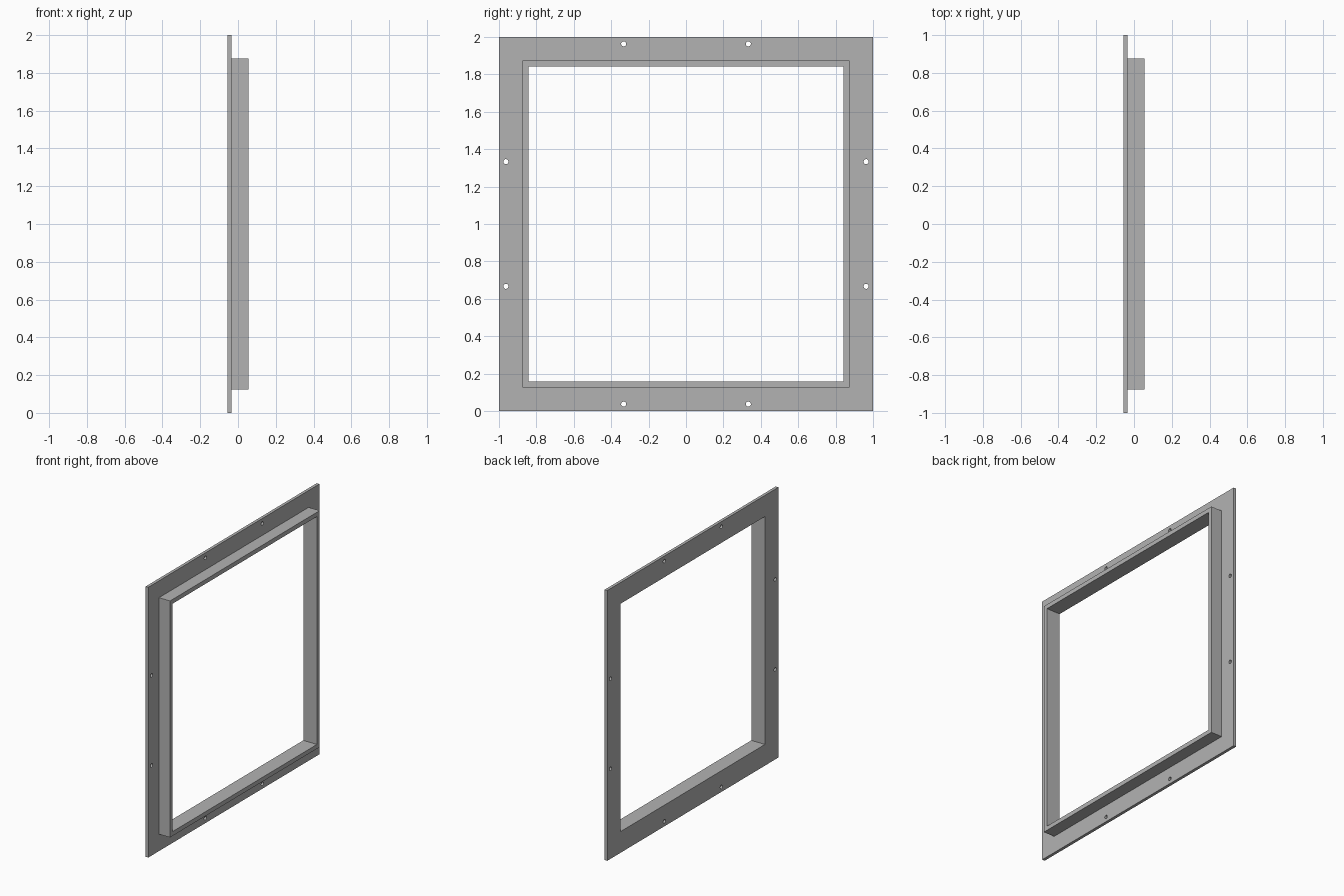
import bpy, bmesh, math
from mathutils import Matrix

if "Cube" in bpy.data.objects:
    bpy.data.objects.remove(bpy.data.objects["Cube"])

OPENING = 0.843      # half size of the clear opening
COLLAR = 0.875       # half size of the collar outside
BACK, STEP, FRONT = -0.056, -0.034, 0.056   # depths along x
HOLE_R = 0.0135

grey = bpy.data.materials.new("plain grey")
grey.diffuse_color = (0.45, 0.45, 0.45, 1)
grey.use_nodes = True
grey.node_tree.nodes["Principled BSDF"].inputs["Base Color"].default_value = grey.diffuse_color

# Local x, y, z of a profile become world y, z, x
TO_WORLD = Matrix(((0, 0, 1, 0), (1, 0, 0, 0), (0, 1, 0, 1), (0, 0, 0, 1)))


def square(h):
    return [(-h, -h), (h, -h), (h, h), (-h, h)]


def circle(cx, cy, r, n=20):
    return [(cx + r * math.cos(2 * math.pi * i / n),
             cy + r * math.sin(2 * math.pi * i / n)) for i in range(n)]


def plate(name, loops, x0, x1, open_back=False):
    """Extrude an outline with holes between two depths."""
    cu = bpy.data.curves.new(name + "_profile", 'CURVE')
    cu.dimensions = '2D'
    cu.fill_mode = 'BOTH'
    cu.extrude = (x1 - x0) / 2
    for pts in loops:
        sp = cu.splines.new('POLY')
        sp.points.add(len(pts) - 1)
        for p, (a, b) in zip(sp.points, pts):
            p.co = (a, b, 0, 1)
        sp.use_cyclic_u = True
    tmp = bpy.data.objects.new(name + "_profile", cu)
    bpy.context.collection.objects.link(tmp)
    bpy.context.view_layer.update()
    me = bpy.data.meshes.new_from_object(
        tmp.evaluated_get(bpy.context.evaluated_depsgraph_get()))
    bpy.data.objects.remove(tmp)

    bm = bmesh.new()
    bm.from_mesh(me)
    bmesh.ops.remove_doubles(bm, verts=bm.verts, dist=1e-5)
    bmesh.ops.transform(bm, verts=bm.verts, matrix=TO_WORLD)
    bmesh.ops.translate(bm, verts=bm.verts, vec=((x0 + x1) / 2, 0, 0))
    bmesh.ops.recalc_face_normals(bm, faces=bm.faces)
    if open_back:   # hidden contact face
        hidden = [f for f in bm.faces if all(v.co.x < x0 + 1e-4 for v in f.verts)]
        bmesh.ops.delete(bm, geom=hidden, context='FACES')
    for f in bm.faces:
        f.smooth = False
    bm.to_mesh(me)
    bm.free()
    me.name = name
    me.materials.clear()
    me.materials.append(grey)
    ob = bpy.data.objects.new(name, me)
    bpy.context.collection.objects.link(ob)
    return ob


# Flange with two screw holes along each side
holes = []
for s in (-1, 1):
    for t in (-1 / 3, 1 / 3):
        holes += [circle(s * 0.963, t, HOLE_R), circle(t, s * 0.963, HOLE_R)]
plate("flange", [square(1), square(OPENING)] + holes, BACK, STEP)

# Raised collar around the opening
plate("collar", [square(COLLAR), square(OPENING)], STEP, FRONT, open_back=True)
